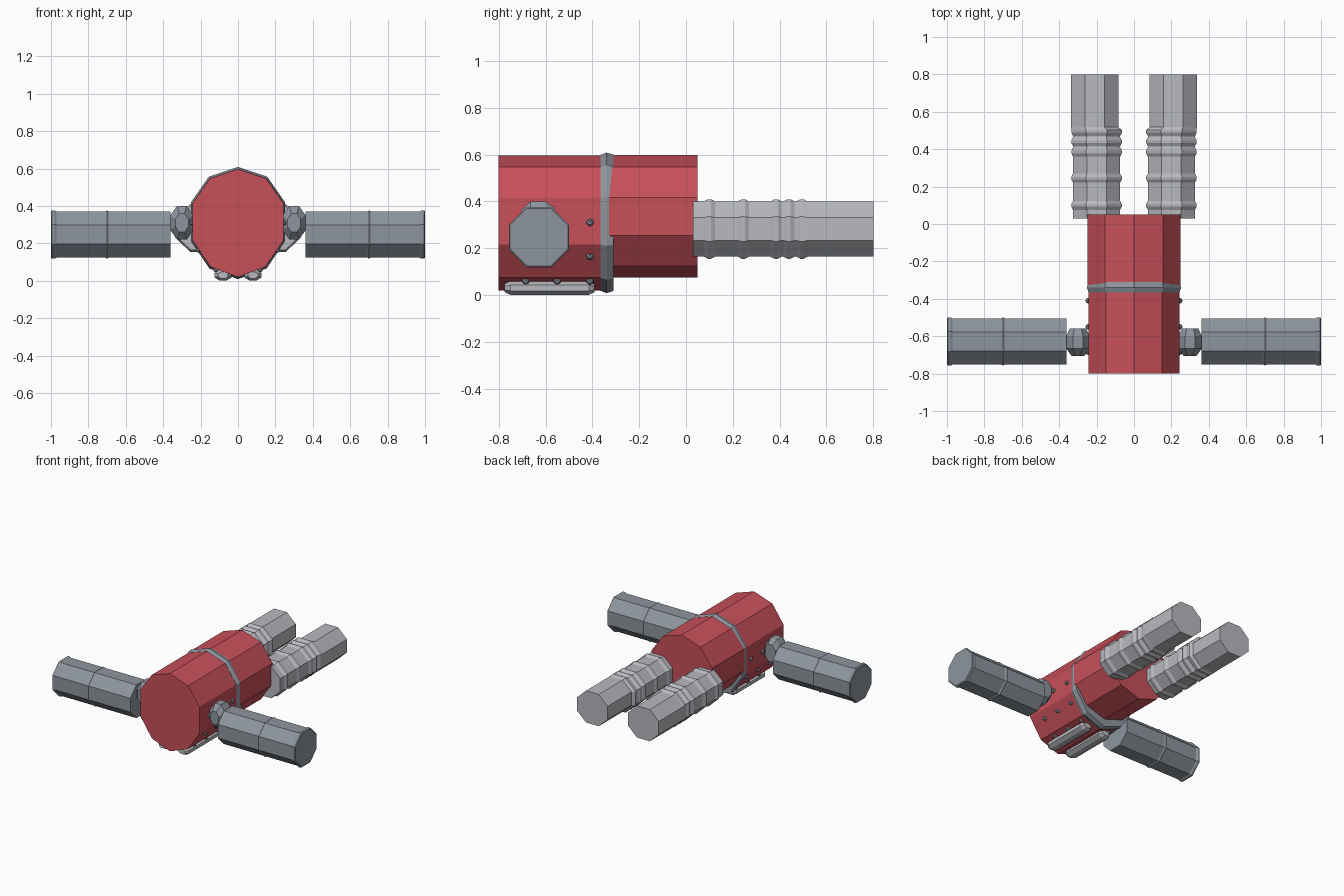
import bpy, bmesh
from math import sin, cos, pi
from mathutils import Vector, Matrix

if "Cube" in bpy.data.objects:
    bpy.data.objects.remove(bpy.data.objects["Cube"])


def material(name, rgb):
    m = bpy.data.materials.new(name)
    m.diffuse_color = (*rgb, 1)
    m.use_nodes = True
    m.node_tree.nodes["Principled BSDF"].inputs["Base Color"].default_value = m.diffuse_color
    return m


RED = material("red_paint", (0.58, 0.08, 0.10))
DARK = material("dark_grey", (0.27, 0.30, 0.34))
LIGHT = material("light_grey", (0.48, 0.49, 0.52))


def finish(name, bm, mat, mirror):
    bmesh.ops.recalc_face_normals(bm, faces=bm.faces)
    me = bpy.data.meshes.new(name)
    bm.to_mesh(me)
    bm.free()
    me.materials.append(mat)
    ob = bpy.data.objects.new(name, me)
    bpy.context.collection.objects.link(ob)
    if mirror:
        mod = ob.modifiers.new("Mirror", "MIRROR")
        mod.use_clip = False
        mod.use_mirror_merge = False
    return ob


def loft(name, rings, mat, mirror=False):
    """Skin a stack of equal-length rings and cap both ends."""
    bm = bmesh.new()
    rows = [[bm.verts.new(p) for p in r] for r in rings]
    n = len(rows[0])
    for a, b in zip(rows, rows[1:]):
        for i in range(n):
            j = (i + 1) % n
            bm.faces.new((a[i], a[j], b[j], b[i]))
    bm.faces.new(rows[0])
    bm.faces.new(rows[-1][::-1])
    return finish(name, bm, mat, mirror)


def octagon(ru, rv):
    """Flat-sided octagon, ru and rv are half widths across the flats."""
    k = 1 / cos(pi / 8)
    return [(ru * k * cos(pi / 8 + i * pi / 4), rv * k * sin(pi / 8 + i * pi / 4))
            for i in range(8)]


# Torso cross-sections (x, z), front one is stretched downwards
half = [(0, 0.597), (0.15, 0.547), (0.242, 0.415), (0.242, 0.215), (0.147, 0.075), (0, 0.02)]
front_sec = half + [(-x, z) for x, z in half[-2:0:-1]]
rear_sec = [(0.262 * sin(i * pi / 5), 0.336 + 0.262 * cos(i * pi / 5)) for i in range(10)]


def at_y(sec, y, s=1.0, zc=0.31):
    return [(x * s, y, zc + (z - zc) * s) for x, z in sec]


loft("torso_front", [at_y(front_sec, -0.8), at_y(front_sec, -0.33)], RED)
loft("torso_rear", [at_y(rear_sec, -0.34), at_y(rear_sec, 0.05)], RED)
loft("waist_band", [at_y(front_sec, -0.365, 1.005), at_y(front_sec, -0.34, 1.04),
                    at_y(front_sec, -0.31, 1.01)], DARK)

# Arms: octagonal tubes along x with two raised rings
arm = [(0.36, 0.123), (0.69, 0.123), (0.70, 0.129), (0.71, 0.123),
       (0.97, 0.123), (0.98, 0.129), (0.995, 0.129), (1.0, 0.123)]
loft("arm", [[(x, -0.628 + u, 0.247 + v) for u, v in octagon(r, r)] for x, r in arm],
     DARK, True)

# Shoulder joints: chamfered octagonal drums along y
drum = [(-0.705, 0.55), (-0.665, 1.0), (-0.60, 1.0), (-0.56, 0.7)]
loft("shoulder_joint", [[(0.30 + u, y, 0.31 + v) for u, v in octagon(0.063 * s, 0.09 * s)]
                        for y, s in drum], DARK, True)

# Legs: octagonal tubes along y with five ridges, lower part set outwards
leg = [(0.03, 0)]
for y in (0.10, 0.245, 0.385, 0.44, 0.495):
    leg += [(y - 0.024, 0), (y - 0.007, 0.009), (y + 0.007, 0.009), (y + 0.024, 0)]
leg.append((0.80, 0))
loft("leg", [[((0.21 if y > 0.51 else 0.2) + u, y, 0.282 + v)
              for u, v in octagon(0.126 + d, 0.118 + d)] for y, d in leg], LIGHT, True)

# Rails under the torso: long bars with chamfered ends
bar = [(-0.775, 0.6), (-0.75, 1), (-0.415, 1), (-0.39, 0.6)]
loft("belly_rail", [[(0.08 + u, y, 0.03 + v) for u, v in octagon(0.046 * s, 0.029 * s)]
                    for y, s in bar], LIGHT, True)

# Rivets: three rows along the lower side faces
bm = bmesh.new()
for x, z in ((0.244, 0.31), (0.21, 0.165), (0.118, 0.06)):
    for y in (-0.41, -0.55, -0.685):
        bmesh.ops.create_icosphere(bm, subdivisions=1, radius=0.017,
                                   matrix=Matrix.Translation(Vector((x, y, z))))
finish("rivets", bm, DARK, True)
